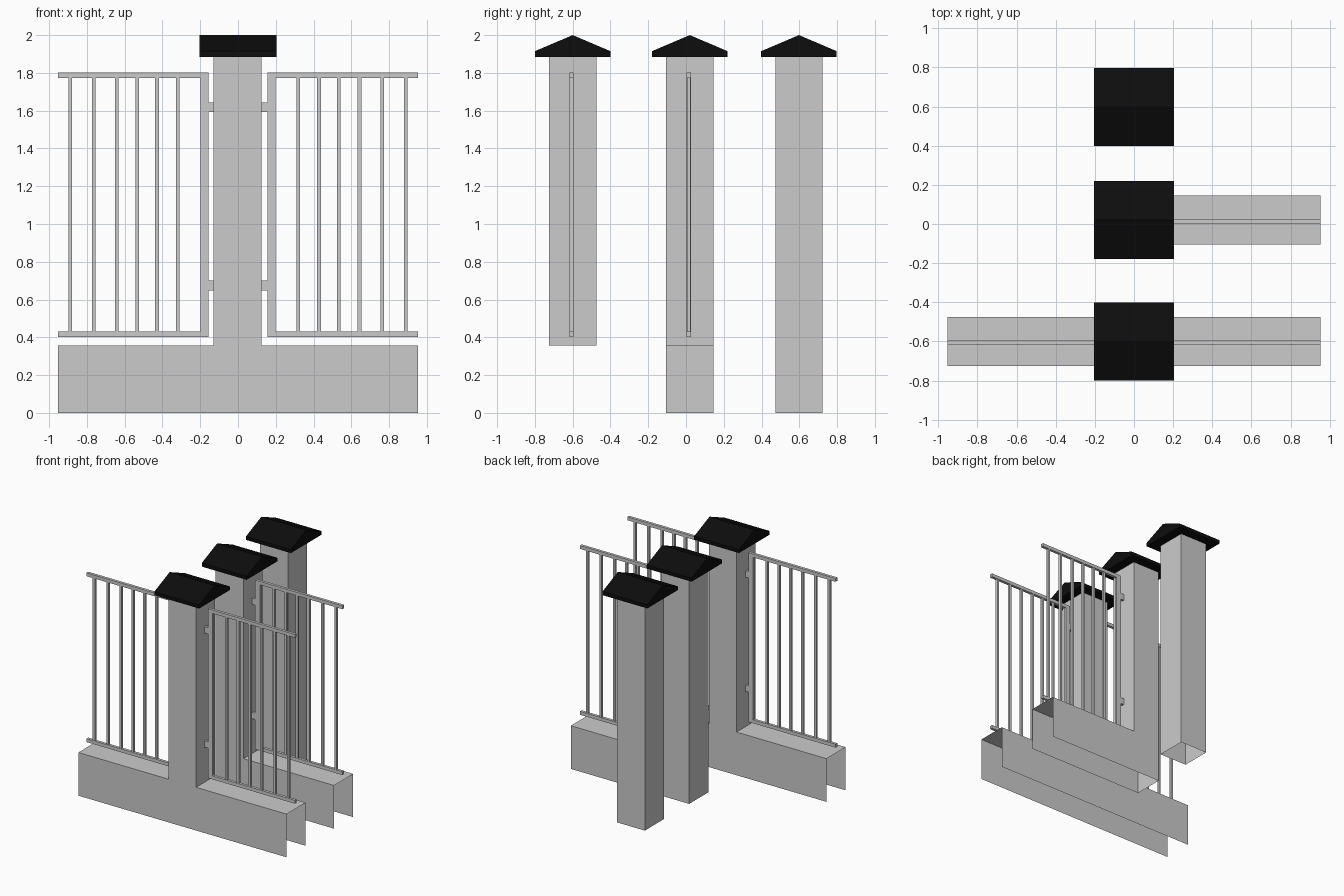
import bpy, bmesh

if "Cube" in bpy.data.objects:
    bpy.data.objects.remove(bpy.data.objects["Cube"])

WALL_END, WALL_TOP = 0.952, 0.357      # low wall
PX, PY, PILLAR_TOP = 0.127, 0.125, 1.885  # pillar half sizes and height

black = bpy.data.materials.new("black_cap")
black.diffuse_color = (0.004, 0.004, 0.004, 1)
black.use_nodes = True
black.node_tree.nodes["Principled BSDF"].inputs["Base Color"].default_value = black.diffuse_color


def finish(name, bm, mat=None):
    me = bpy.data.meshes.new(name)
    bm.to_mesh(me)
    bm.free()
    ob = bpy.data.objects.new(name, me)
    bpy.context.collection.objects.link(ob)
    if mat:
        me.materials.append(mat)
    return ob


def add_box(bm, x0, x1, y0, y1, z0, z1):
    ret = bmesh.ops.create_cube(bm, size=1)
    for v in ret["verts"]:
        v.co = ((x0 + x1) / 2 + v.co.x * (x1 - x0),
                (y0 + y1) / 2 + v.co.y * (y1 - y0),
                (z0 + z1) / 2 + v.co.z * (z1 - z0))


def masonry(name, y, left, right):
    """Pillar with optional low walls; open at the base, wall ends and top."""
    pts = []
    if right:
        pts += [(WALL_END, 0), (WALL_END, WALL_TOP), (PX - .003, WALL_TOP)]
    else:
        pts += [(PX - .003, 0)]
    pts += [(PX - .003, PILLAR_TOP), (-PX - .003, PILLAR_TOP)]
    if left:
        pts += [(-PX - .003, WALL_TOP), (-WALL_END, WALL_TOP), (-WALL_END, 0)]
    else:
        pts += [(-PX - .003, 0)]
    bm = bmesh.new()
    front = [bm.verts.new((x, y - PY, z)) for x, z in pts]
    back = [bm.verts.new((x, y + PY, z)) for x, z in pts]
    bm.faces.new(front)
    bm.faces.new(back[::-1])
    for i, (ax, az) in enumerate(pts):
        j = (i + 1) % len(pts)
        bx, bz = pts[j]
        is_base = az == bz == 0
        is_end = abs(ax) == abs(bx) == WALL_END
        is_top = az == bz == PILLAR_TOP
        if not (is_base or is_end or is_top):
            bm.faces.new((front[i], back[i], back[j], front[j]))
    finish(name, bm)


def cap(name, y):
    """Gabled cap: a five-point profile swept along x."""
    prof = [(-.2, 1.885), (.2, 1.885), (.2, 1.915), (0, 2.0), (-.2, 1.915)]
    bm = bmesh.new()
    face = bm.faces.new([bm.verts.new((-.205, y + a, z)) for a, z in prof])
    ext = bmesh.ops.extrude_face_region(bm, geom=[face], use_keep_orig=True)
    moved = [g for g in ext["geom"] if isinstance(g, bmesh.types.BMVert)]
    bmesh.ops.translate(bm, verts=moved, vec=(.41, 0, 0))
    bmesh.ops.recalc_face_normals(bm, faces=bm.faces)
    finish(name, bm, black)


def fence(name, y, side):
    """Railing panel: rails, end post, bars and two brackets."""
    bm = bmesh.new()
    t = 0.0115

    def part(x0, x1, z0, z1, h=t):
        a, b = sorted((side * x0, side * x1))
        add_box(bm, a, b, y - h, y + h, z0, z1)

    for z in (0.402, 1.773):                       # rails
        part(0.198, WALL_END, z, z + 0.028)
    part(0.156, 0.198, 0.402, 1.801)               # end post
    for x in (.32, .429, .534, .643, .764, .888):  # bars
        part(x - .0095, x + .0095, 0.43, 1.773, .0095)
    for z in (0.648, 1.592):                       # brackets
        part(0.122, 0.156, z, z + 0.052)
    finish(name, bm)


# name, y position, wall on the left, wall on the right
for label, y, left, right in (("through", -0.6, True, True),
                              ("end", 0.02, False, True),
                              ("single", 0.598, False, False)):
    masonry(label + "_pillar", y, left, right)
    cap(label + "_cap", y)
    if left:
        fence(label + "_left_railing", y - .006, -1)
    if right:
        fence(label + "_right_railing", y - .006, 1)
